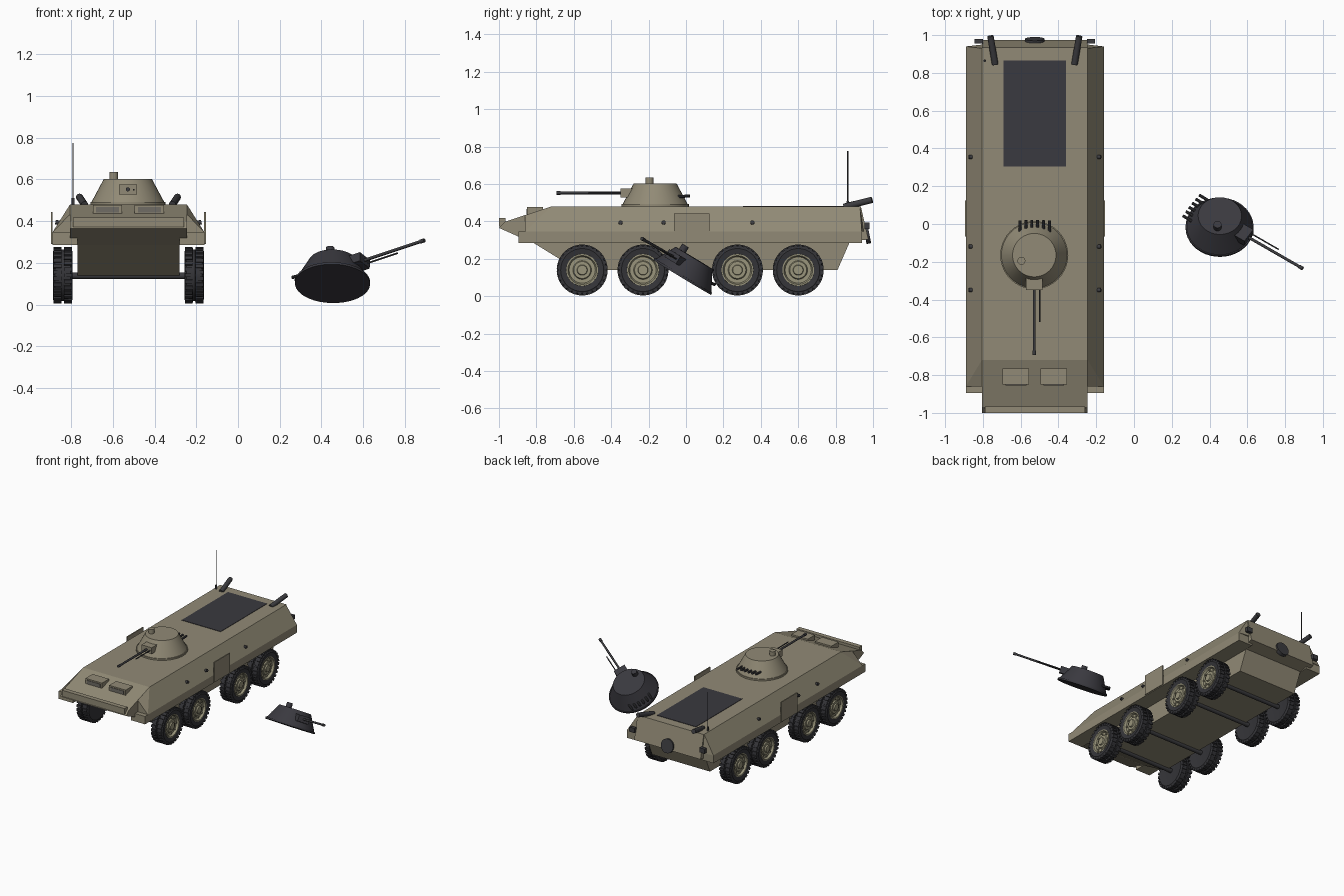
import bpy, bmesh, math
from mathutils import Matrix, Vector

if "Cube" in bpy.data.objects:
    bpy.data.objects.remove(bpy.data.objects["Cube"])


def mat(name, rgb):
    m = bpy.data.materials.new(name)
    m.diffuse_color = (*rgb, 1)
    m.use_nodes = True
    m.node_tree.nodes["Principled BSDF"].inputs["Base Color"].default_value = m.diffuse_color
    return m


KHAKI = mat("khaki_paint", (0.285, 0.255, 0.18))
RIM = mat("rim_khaki", (0.32, 0.30, 0.20))
DARK = mat("charred_dark", (0.042, 0.041, 0.05))
RUBBER = mat("rubber", (0.035, 0.035, 0.04))
METAL = mat("dark_metal", (0.045, 0.045, 0.05))
GLASS = mat("grey_glass", (0.16, 0.15, 0.13))

CX = -0.525                              # centre line of the vehicle
CAR = Matrix.Translation((CX, 0, 0))


def finish(bm, name, m, M=CAR, smooth=False):
    bmesh.ops.recalc_face_normals(bm, faces=bm.faces)
    me = bpy.data.meshes.new(name)
    bm.to_mesh(me)
    bm.free()
    me.materials.append(m)
    if smooth:
        me.shade_smooth()
        me.set_sharp_from_angle(angle=math.radians(35))
    ob = bpy.data.objects.new(name, me)
    ob.matrix_world = M
    bpy.context.collection.objects.link(ob)
    return ob


def add_box(bm, lo, hi, R=Matrix.Identity(4)):
    lo, hi = Vector(lo), Vector(hi)
    S = Matrix.Diagonal((*(hi - lo), 1))
    bmesh.ops.create_cube(bm, size=1, matrix=R @ Matrix.Translation((lo + hi) / 2) @ S)


def add_rod(bm, a, b, r1, r2=None, seg=12):
    a, b = Vector(a), Vector(b)
    d = b - a
    R = d.to_track_quat('Z', 'Y').to_matrix().to_4x4()
    bmesh.ops.create_cone(bm, cap_ends=True, segments=seg, radius1=r1,
                          radius2=r1 if r2 is None else r2, depth=d.length,
                          matrix=Matrix.Translation((a + b) / 2) @ R)


def box(name, lo, hi, m, M=CAR):
    bm = bmesh.new()
    add_box(bm, lo, hi)
    return finish(bm, name, m, M)


def rod(name, a, b, r1, m, M=CAR, r2=None, seg=12):
    bm = bmesh.new()
    add_rod(bm, a, b, r1, r2, seg)
    return finish(bm, name, m, M, True)


def prism(name, profile, half, m):
    """Side profile (y, z) extruded evenly to both sides."""
    bm = bmesh.new()
    L, R = [[bm.verts.new((s * half, y, z)) for y, z in profile] for s in (-1, 1)]
    bm.faces.new(L)
    bm.faces.new(R)
    for i in range(len(profile)):
        j = (i + 1) % len(profile)
        bm.faces.new((L[i], L[j], R[j], R[i]))
    return finish(bm, name, m)


# ---- hull
prism("upper_hull", [(-1, .365), (-.97, .397), (-.72, .48), (.935, .48), (.975, .305),
                     (.86, .285), (-.82, .285)], .28, KHAKI)
prism("lower_hull", [(-.84, .30), (-.58, .14), (.81, .14), (.88, .30)], .245, KHAKI)
bm = bmesh.new()
for s in (-1, 1):
    for x, y, z in [(.28, -.86, .433), (.28, -.72, .48), (.28, .93, .48), (.365, -.86, .345),
                    (.365, .94, .345), (.28, .95, .345), (.28, -.86, .345)]:
        bm.verts.new((s * x, y, z))
bmesh.ops.convex_hull(bm, input=bm.verts)
finish(bm, "sloped_sides", KHAKI)
for s in (-1, 1):
    side = "left" if s < 0 else "right"
    box(side + "_fender", (s * .305 - .06, -.895, .285), (s * .305 + .06, .94, .345), KHAKI)
    # side door plate, firing ports, tail light, exhaust
    box(side + "_door", (s * .367 - .004, -.065, .29), (s * .367 + .004, .125, .443), KHAKI)
    for y in (-.35, -.12, .355):
        rod(side + "_firing_port", (s * .325, y, .39), (s * .35, y, .395), .011, METAL)
    box(side + "_tail_light", (s * .297 - .022, .955, .36), (s * .297 + .022, .98, .395), METAL)
    rod(side + "_exhaust", (s * .21, .845, .478), (s * .235, .995, .515), .017, METAL)
    # driver hatch with glass plate
    x = s * .1
    box(side + "_hatch", (x - .07, -.85, .42), (x + .07, -.765, .477), KHAKI)
    box(side + "_hatch_glass", (x - .055, -.854, .44), (x + .055, -.849, .467), GLASS)

box("trim_vane", (-.265, -1.0, .372), (.265, -.965, .418), KHAKI)
box("engine_opening", (-.165, .305, .477), (.165, .865, .483), DARK)
rod("rear_jet_cover", (0, .955, .33), (0, .98, .335), .052, METAL, seg=20)
rod("antenna_base", (-.265, .865, .475), (-.265, .865, .51), .007, METAL)
rod("antenna", (-.265, .865, .5), (-.265, .865, .775), .003, METAL, seg=6)


# ---- wheels, outer face towards +x
def lathe(bm, prof, seg=36):
    vs = [bm.verts.new((x, 0, r)) for x, r in prof]
    es = [bm.edges.new(p) for p in zip(vs, vs[1:])]
    bmesh.ops.spin(bm, geom=vs + es, axis=(1, 0, 0), cent=(0, 0, 0),
                   angle=2 * math.pi, steps=seg)
    bmesh.ops.remove_doubles(bm, verts=bm.verts, dist=1e-5)


def tyre_mesh():
    bm = bmesh.new()
    lathe(bm, [(-.04, 0), (-.042, .085), (-.047, .115), (-.038, .129), (-.006, .130),
               (-.005, .124), (.005, .124), (.006, .130), (.038, .129), (.047, .115),
               (.042, .085), (.025, .08)])
    for i in range(28):                       # staggered tread lugs
        for k, (a, b) in enumerate(((-.044, -.007), (.007, .044))):
            R = Matrix.Rotation((i + k * .5) * 2 * math.pi / 28, 4, 'X')
            add_box(bm, (a, -.009, .118), (b, .009, .136), R)
    return bm


def rim_mesh():
    bm = bmesh.new()
    lathe(bm, [(.03, .088), (.044, .085), (.044, .077), (.028, .070), (.028, .05),
               (.036, .045), (.036, .028), (.046, .025), (.046, 0)])
    for i in range(8):
        a = i * math.pi / 4
        y, z = .06 * math.cos(a), .06 * math.sin(a)
        add_rod(bm, (.02, y, z), (.036, y, z), .007, seg=6)
    return bm


tyre = finish(tyre_mesh(), "tyre", RUBBER, smooth=True)
rim = finish(rim_mesh(), "rim", RIM, smooth=True)
for y in (-.555, -.23, .275, .6):
    rod("axle", (-.28, y, .138), (.28, y, .138), .016, METAL)
    for s in (-1, 1):
        M = Matrix.Translation((CX + s * .315, y, .14))
        if s < 0:
            M = M @ Matrix.Rotation(math.pi, 4, 'Z')
        for src in (tyre, rim):
            ob = src.copy()
            ob.matrix_world = M
            bpy.context.collection.objects.link(ob)
for src in (tyre, rim):
    bpy.data.objects.remove(src)


# ---- turret, base at local z = 0, gun towards local -y
def turret(tag, M, paint, metal):
    rod(tag + "_ring", (0, 0, 0), (0, 0, .012), .18, paint, M, seg=40)
    rod(tag + "_dome", (0, 0, .012), (0, 0, .122), .174, paint, M, .115, 40)
    rod(tag + "_sight", (-.068, -.03, .115), (-.068, -.03, .155), .021, paint, M, seg=16)
    box(tag + "_mantlet", (-.043, -.185, .047), (.043, -.09, .095), paint, M)
    rod(tag + "_gun", (0, -.15, .072), (0, -.525, .072), .0075, metal, M)
    rod(tag + "_muzzle", (0, -.505, .072), (0, -.528, .072), .01, metal, M)
    rod(tag + "_side_gun", (.028, -.15, .07), (.028, -.355, .07), .004, metal, M, seg=8)
    bm = bmesh.new()
    for i in range(6):                        # smoke launchers
        x = -.075 + i * .031
        add_rod(bm, (x, .12, .052), (x, .187 - abs(x) * .05, .056), .008, seg=10)
    finish(bm, tag + "_smoke_launchers", metal, M, True)


turret("turret", Matrix.Translation((CX - .003, -.165, .48)), KHAKI, METAL)

# burnt turret lying tilted beside the vehicle
gun = Vector((.33, -.19, .11)).normalized()
up = Vector((-.03, .54, .84))
up = (up - gun * up.dot(gun)).normalized()
back = -gun
R = Matrix((back.cross(up), back, up)).transposed().to_4x4()
turret("blown_turret", Matrix.Translation((.453, -.02, .10)) @ R, DARK, METAL)
